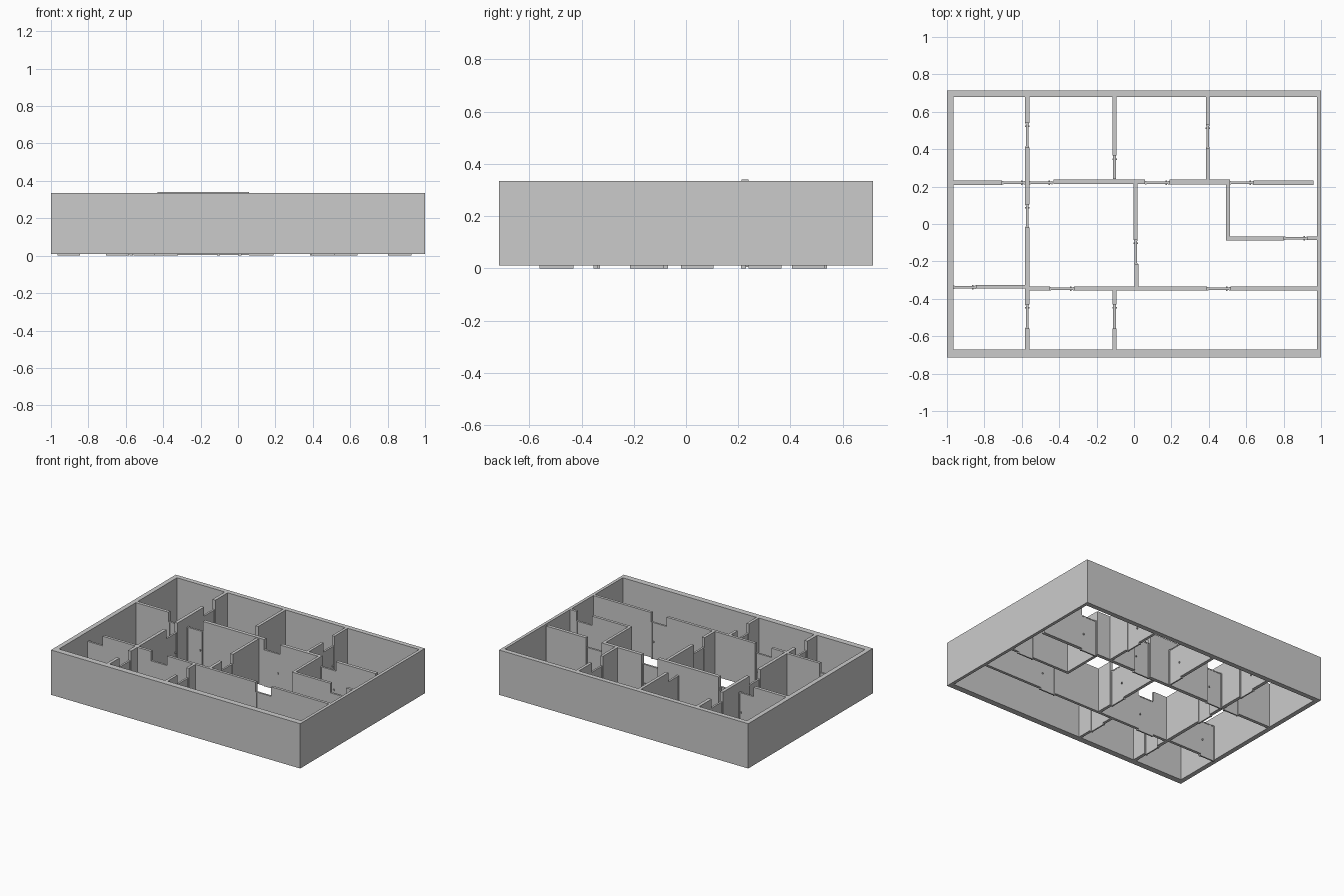
import bpy

if "Cube" in bpy.data.objects:
    bpy.data.objects.remove(bpy.data.objects["Cube"])

grey = bpy.data.materials.new("plain grey")
grey.diffuse_color = (0.6, 0.6, 0.6, 1)
grey.use_nodes = True
grey.node_tree.nodes["Principled BSDF"].inputs["Base Color"].default_value = grey.diffuse_color


def boxes(name, parts):
    """One object made of axis-aligned boxes (x0, x1, y0, y1, z0, z1)."""
    verts, faces = [], []
    for x0, x1, y0, y1, z0, z1 in parts:
        n = len(verts)
        verts += [(x, y, z) for z in (z0, z1)
                  for x, y in ((x0, y0), (x1, y0), (x1, y1), (x0, y1))]
        quads = [(3, 2, 1, 0), (4, 5, 6, 7)]
        quads += [(i, (i + 1) % 4, (i + 1) % 4 + 4, i + 4) for i in range(4)]
        faces += [tuple(n + i for i in q) for q in quads]
    me = bpy.data.meshes.new(name)
    me.from_pydata(verts, [], faces)
    me.materials.append(grey)
    ob = bpy.data.objects.new(name, me)
    bpy.context.collection.objects.link(ob)
    return ob


def along(axis, a, b, c, t, z0, z1):
    """Box running a..b on an axis, centred at c across it, thickness t."""
    if axis == 'x':
        return (a, b, c - t / 2, c + t / 2, z0, z1)
    return (c - t / 2, c + t / 2, a, b, z0, z1)


Z0, Z1, DOOR_TOP = 0.01, 0.335, 0.265

# outer shell: a single mitred ring
outer = [(-1, -.715), (1, -.715), (1, .715), (-1, .715)]
inner = [(-.966, -.672), (.978, -.672), (.978, .68), (-.966, .68)]
verts = [(x, y, z) for z in (Z0, Z1) for ring in (outer, inner) for x, y in ring]
faces = []
for i in range(4):
    j = (i + 1) % 4
    faces += [(i, j, j + 8, i + 8), (j + 4, i + 4, i + 12, j + 12),
              (i + 8, j + 8, j + 12, i + 12), (j, i, i + 4, j + 4)]
me = bpy.data.meshes.new("outer_walls")
me.from_pydata(verts, [], faces)
me.materials.append(grey)
bpy.context.collection.objects.link(bpy.data.objects.new("outer_walls", me))

# inner walls: axis, start, end, centre, thickness
walls = [
    ('x', -.966, -.705, .22, .023), ('x', .19, .512, .225, .025),
    ('x', .64, .96, .22, .024),
    ('x', -.845, -.583, -.335, .02), ('x', -.56, -.45, -.345, .02),
    ('x', -.32, .39, -.345, .02), ('x', .515, .978, -.345, .02),
    ('x', .493, .802, -.077, .02), ('x', .928, .978, -.077, .018),
    ('y', .54, .68, -.571, .024), ('y', .105, .41, -.571, .024),
    ('y', -.43, -.02, -.571, .024), ('y', -.672, -.56, -.571, .024),
    ('y', .365, .68, -.104, .022), ('y', .53, .68, .394, .02),
    ('y', .235, .405, .394, .02),
    ('y', -.355, -.43 + .08, -.104, .022), ('y', -.43, -.355, -.104, .02),
    ('y', -.672, -.56, -.104, .02),
    ('y', -.085, .213, .008, .022), ('y', -.335, -.215, .013, .022),
    ('y', -.067, .213, .503, .02),
]
boxes("inner_walls", [along(*w, Z0, Z1) for w in walls])
boxes("corridor_wall", [along('x', -.43, .06, .226, .026, .004, .34)])

# doors: axis, start, end, centre
doors = [
    ('x', -.705, -.583, .22), ('x', -.56, -.435, .22), ('x', .06, .19, .22),
    ('x', .512, .64, .22), ('x', -.966, -.845, -.338),
    ('x', -.45, -.32, -.346), ('x', .39, .515, -.346), ('x', .802, .928, -.077),
    ('y', .41, .54, -.571), ('y', -.02, .105, -.571), ('y', -.56, -.43, -.571),
    ('y', .24, .365, -.104), ('y', -.56, -.43, -.104), ('y', -.215, -.085, .01),
    ('y', .405, .53, .394),
]
leaves, frames, handles = [], [], []
for axis, a, b, c in doors:
    leaves.append(along(axis, a + .006, b - .006, c, .010, 0, DOOR_TOP - .006))
    frames += [along(axis, a, a + .007, c, .018, 0, DOOR_TOP),
               along(axis, b - .007, b, c, .018, 0, DOOR_TOP),
               along(axis, a + .007, b - .007, c, .014, DOOR_TOP - .007, DOOR_TOP)]
    handles.append(along(axis, b - .022, b - .014, c, .024, .12, .13))
boxes("door_leaves", leaves)
boxes("door_frames", frames)
boxes("door_handles", handles)
